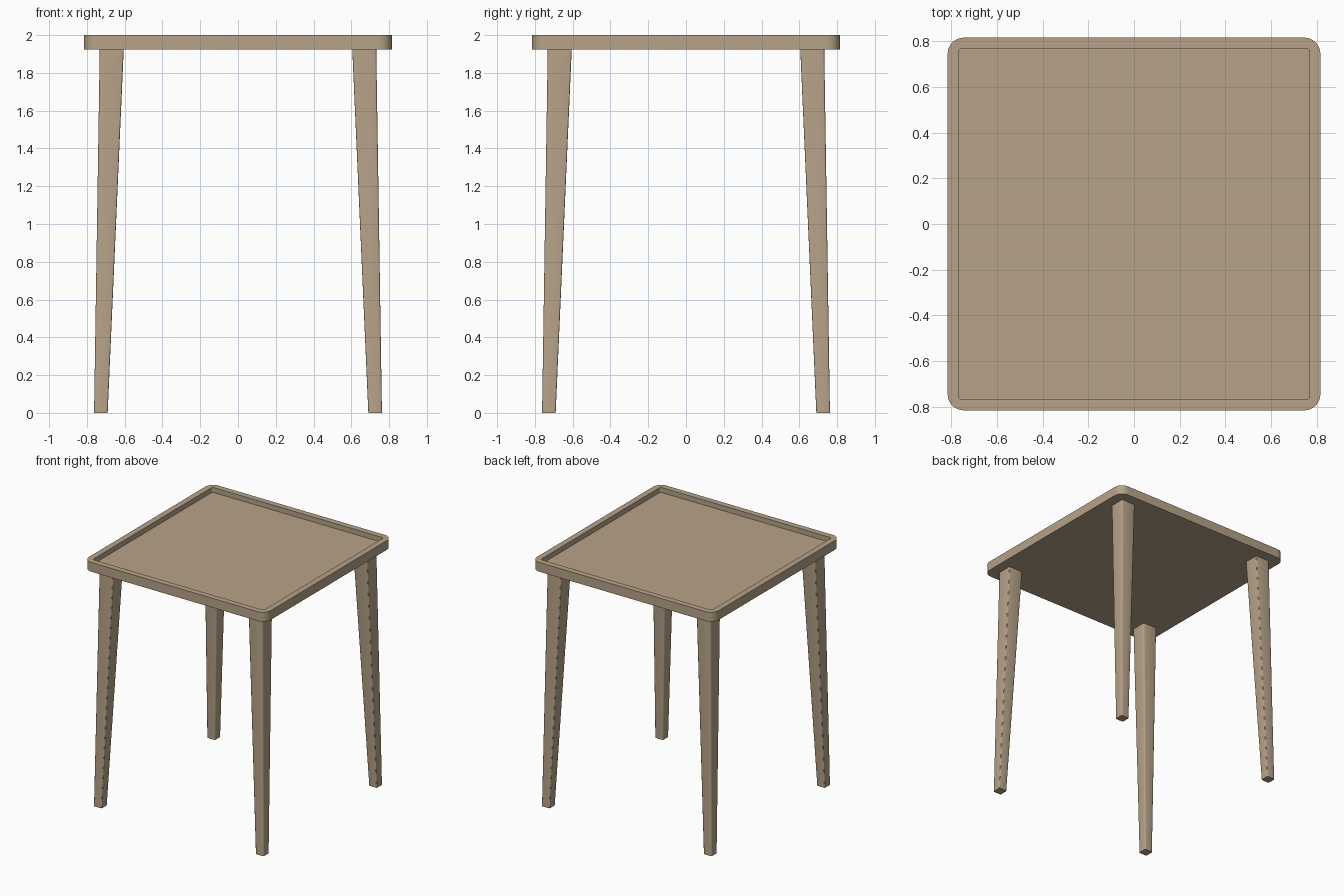
import bpy, bmesh, math

if "Cube" in bpy.data.objects:
    bpy.data.objects.remove(bpy.data.objects["Cube"])

wood = bpy.data.materials.new("light_wood")
wood.diffuse_color = (0.47, 0.365, 0.25, 1)
wood.use_nodes = True
wood.node_tree.nodes["Principled BSDF"].inputs["Base Color"].default_value = wood.diffuse_color


def rounded_square(x0, x1, y0, y1, r, seg):
    """Outline of a rectangle with rounded corners, counter-clockwise."""
    pts = []
    corners = ((x1 - r, y1 - r), (x0 + r, y1 - r), (x0 + r, y0 + r), (x1 - r, y0 + r))
    for i, (cx, cy) in enumerate(corners):
        for k in range(seg + 1):
            a = math.pi / 2 * (i + k / seg)
            pts.append((cx + r * math.cos(a), cy + r * math.sin(a)))
    return pts


def loft(name, sections):
    """Skin a stack of (outline, z) sections and cap both ends."""
    bm = bmesh.new()
    loops = [[bm.verts.new((x, y, z)) for x, y in pts] for pts, z in sections]
    n = len(loops[0])
    for a, b in zip(loops, loops[1:]):
        for i in range(n):
            j = (i + 1) % n
            bm.faces.new((a[i], a[j], b[j], b[i]))
    bm.faces.new(loops[0][::-1])
    bm.faces.new(loops[-1])
    bmesh.ops.recalc_face_normals(bm, faces=bm.faces)
    mesh = bpy.data.meshes.new(name)
    bm.to_mesh(mesh)
    bm.free()
    mesh.materials.append(wood)
    ob = bpy.data.objects.new(name, mesh)
    bpy.context.collection.objects.link(ob)
    bpy.ops.object.select_all(action='DESELECT')
    ob.select_set(True)
    bpy.context.view_layer.objects.active = ob
    bpy.ops.object.shade_smooth_by_angle(angle=math.radians(30))
    return ob


UNDERSIDE, FLOOR, TOP = 1.925, 1.96, 2.0

# Tray top: rounded slab with a raised rim around a sunken floor
outer = rounded_square(-0.815, 0.815, -0.815, 0.815, 0.07, 8)
inner = rounded_square(-0.767, 0.767, -0.767, 0.767, 0.015, 8)
loft("tray_top", [(outer, UNDERSIDE), (outer, TOP), (inner, TOP), (inner, FLOOR)])

# Four splayed legs, tapering to the floor, with softened long edges
for side, sx in (("left", -1), ("right", 1)):
    for end, sy in (("front", -1), ("back", 1)):
        def section(lo, hi):
            xs, ys = sorted((sx * lo, sx * hi)), sorted((sy * lo, sy * hi))
            return rounded_square(*xs, *ys, 0.009, 3)
        loft(f"{end}_{side}_leg", [(section(0.69, 0.762), 0),
                                   (section(0.605, 0.732), UNDERSIDE)])
